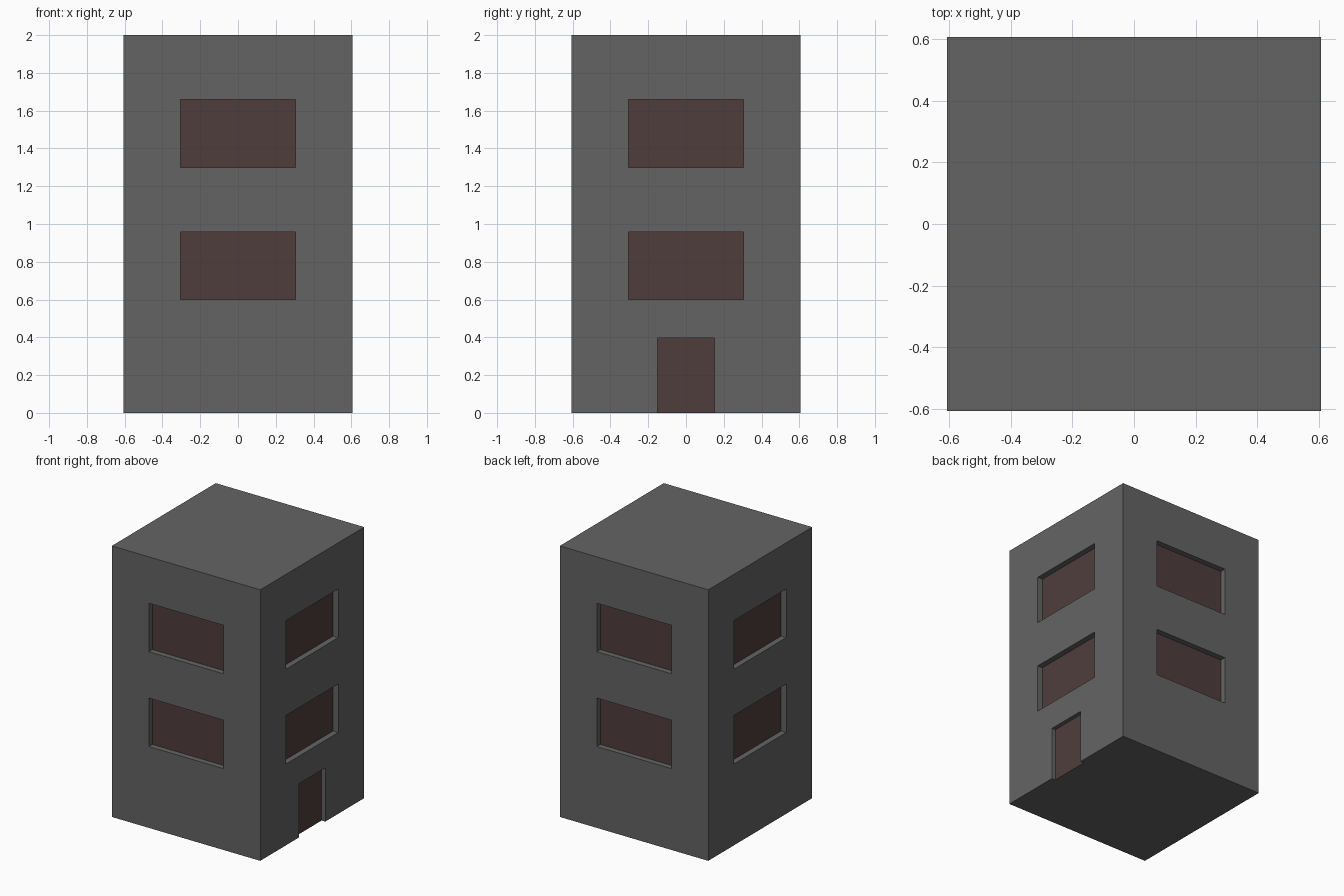
import bpy, bmesh, math
from mathutils import Matrix

if "Cube" in bpy.data.objects:
    bpy.data.objects.remove(bpy.data.objects["Cube"])

HALF = 0.606      # half width of the square tower
HEIGHT = 2.0


def material(name, rgb):
    m = bpy.data.materials.new(name)
    m.diffuse_color = (*rgb, 1.0)
    m.use_nodes = True
    m.node_tree.nodes["Principled BSDF"].inputs["Base Color"].default_value = m.diffuse_color
    return m


def add_box(bm, x0, x1, y0, y1, z0, z1, turn=0.0):
    size = Matrix.Diagonal((x1 - x0, y1 - y0, z1 - z0, 1))
    place = Matrix.Translation(((x0 + x1) / 2, (y0 + y1) / 2, (z0 + z1) / 2))
    bmesh.ops.create_cube(bm, size=1, matrix=Matrix.Rotation(turn, 4, 'Z') @ place @ size)


def make_object(name, bm):
    mesh = bpy.data.meshes.new(name)
    bm.to_mesh(mesh)
    bm.free()
    ob = bpy.data.objects.new(name, mesh)
    bpy.context.collection.objects.link(ob)
    return ob


wall = material("wall_grey", (0.127, 0.127, 0.127))
pane = material("dark_brown_pane", (0.076, 0.048, 0.045))

# Solid tower block
bm = bmesh.new()
add_box(bm, -HALF, HALF, -HALF, HALF, 0, HEIGHT)
tower = make_object("tower_block", bm)
tower.data.materials.append(wall)
tower.data.materials.append(pane)

# Recess cutters: two windows on each side, one door on the right side
bm = bmesh.new()
for side in range(4):
    for z in (0.6, 1.3):
        add_box(bm, HALF - 0.042, HALF + 0.1, -0.304, 0.304, z, z + 0.358, side * math.pi / 2)
add_box(bm, HALF - 0.03, HALF + 0.1, -0.152, 0.152, -0.1, 0.397)
cutter = make_object("recess_cutter", bm)
cutter.hide_render = True

# Cut the recesses and bake the result
mod = tower.modifiers.new("recesses", 'BOOLEAN')
mod.operation = 'DIFFERENCE'
mod.solver = 'EXACT'
mod.object = cutter
bpy.context.view_layer.objects.active = tower
tower.select_set(True)
bpy.ops.object.modifier_apply(modifier=mod.name)
bpy.data.objects.remove(cutter)

# Panes are the outward faces set just behind the wall surface
for face in tower.data.polygons:
    depth = HALF - face.center.dot(face.normal)
    recessed = abs(face.normal.z) < 0.5 and 0.01 < depth < 0.1
    face.material_index = 1 if recessed else 0
